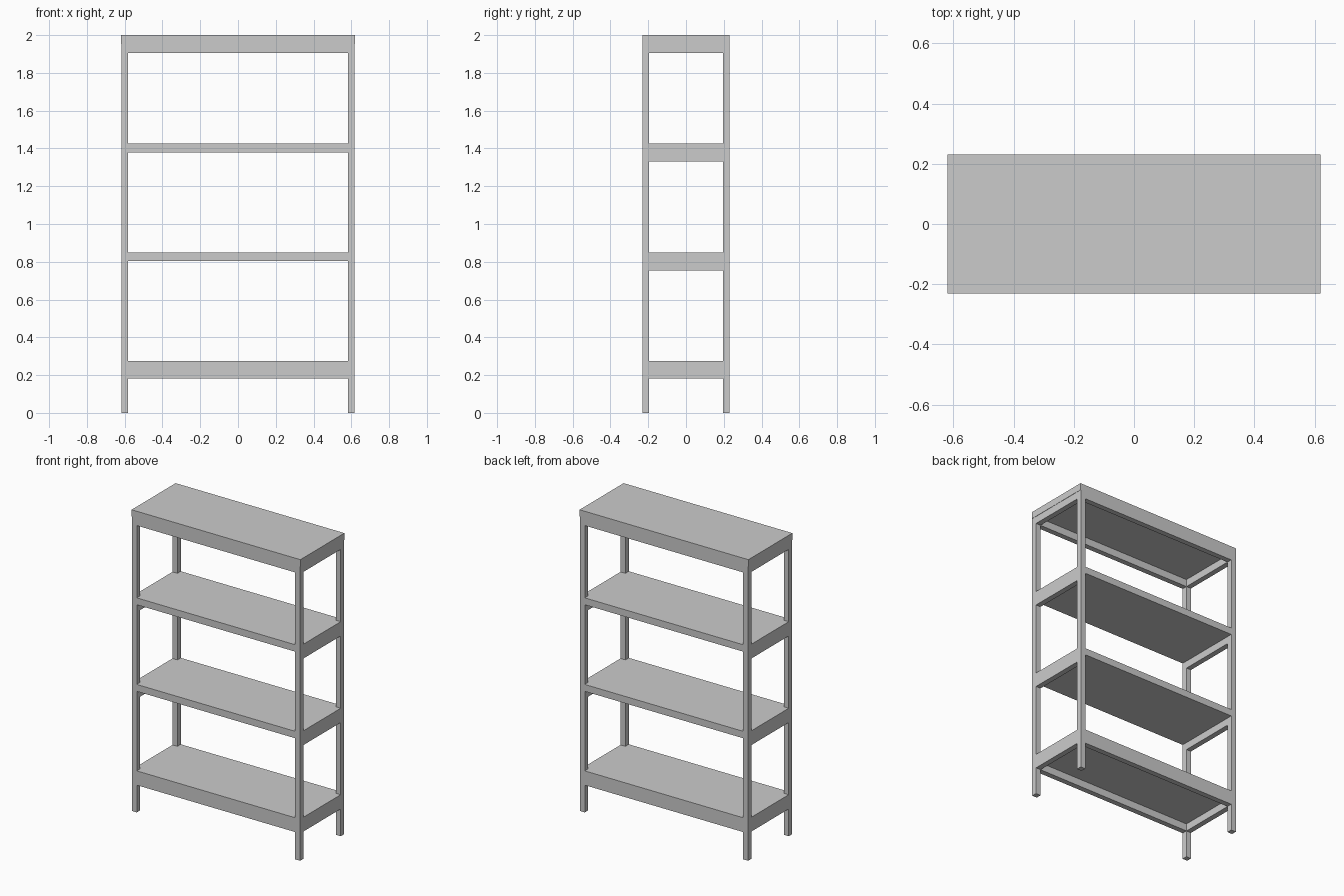
import bpy, bmesh

if "Cube" in bpy.data.objects:
    bpy.data.objects.remove(bpy.data.objects["Cube"])

HX, HY = 0.618, 0.231      # half width and depth of the frame
T = 0.036                  # square section of posts and rails
SLAB = 0.046               # shelf board thickness
RAIL = 0.049               # rail height below the board
SHELF_TOPS = {"bottom": 0.276, "lower_middle": 0.85, "upper_middle": 1.425, "top": 2.0}


def prism(name, outline, z0, z1):
    """Extrude a counter-clockwise xy outline from z0 to z1."""
    bm = bmesh.new()
    face = bm.faces.new([bm.verts.new((x, y, z0)) for x, y in outline])
    ext = bmesh.ops.extrude_face_region(bm, geom=[face], use_keep_orig=True)
    verts = [g for g in ext["geom"] if isinstance(g, bmesh.types.BMVert)]
    bmesh.ops.translate(bm, verts=verts, vec=(0, 0, z1 - z0))
    bmesh.ops.recalc_face_normals(bm, faces=bm.faces)
    mesh = bpy.data.meshes.new(name)
    bm.to_mesh(mesh)
    bm.free()
    obj = bpy.data.objects.new(name, mesh)
    bpy.context.collection.objects.link(obj)
    return obj


def box(name, x0, x1, y0, y1, z0, z1):
    return prism(name, [(x0, y0), (x1, y0), (x1, y1), (x0, y1)], z0, z1)


# Corner posts, ending under the top board
for sx, side in ((-1, "left"), (1, "right")):
    for sy, end in ((-1, "front"), (1, "back")):
        xs = sorted((sx * HX, sx * (HX - T)))
        ys = sorted((sy * HY, sy * (HY - T)))
        box(f"{end}_{side}_post", *xs, *ys, 0, 2.0 - SLAB)

# Shelf boards notched around the posts, with rails beneath
a, b = HX - T, HY - T
notched = [(-a, -HY), (a, -HY), (a, -b), (HX, -b), (HX, b), (a, b),
           (a, HY), (-a, HY), (-a, b), (-HX, b), (-HX, -b), (-a, -b)]
for level, top in SHELF_TOPS.items():
    under = top - SLAB
    if level == "top":
        box("top_board", -0.62, 0.62, -HY, HY, under, top)
    else:
        prism(f"{level}_shelf", notched, under, top)

    # Side rails on every level
    for s, side in ((-1, "left"), (1, "right")):
        xs = sorted((s * HX, s * a))
        box(f"{level}_{side}_rail", *xs, -b, b, under - RAIL, under)

    # Front and back rails only on the bottom and top levels
    if level in ("bottom", "top"):
        for s, end in ((-1, "front"), (1, "back")):
            ys = sorted((s * HY, s * b))
            box(f"{level}_{end}_rail", -a, a, *ys, under - RAIL, under)
